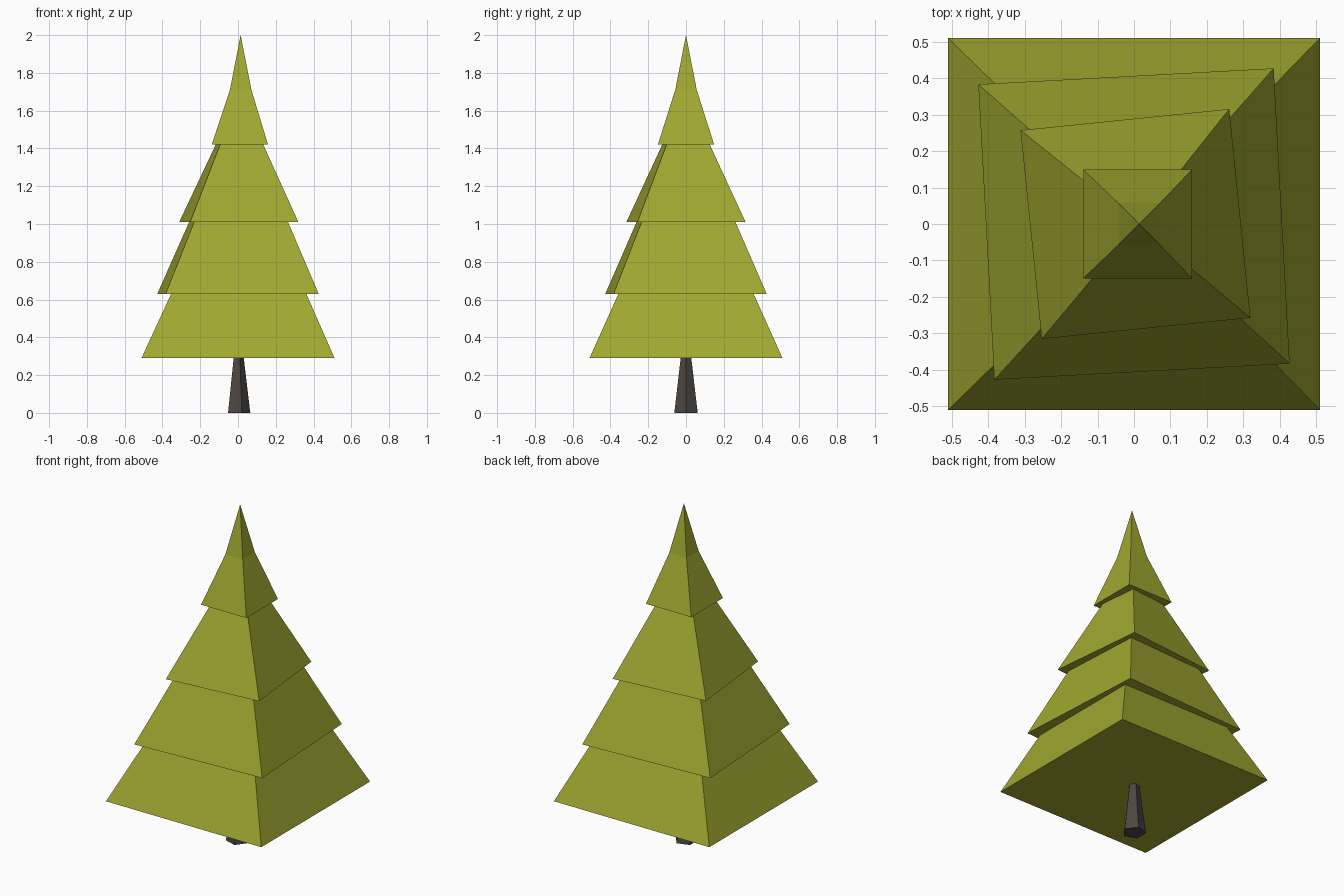
import bpy, bmesh
from math import sin, cos, radians, sqrt, tau

if "Cube" in bpy.data.objects:
    bpy.data.objects.remove(bpy.data.objects["Cube"])


def material(name, color):
    mat = bpy.data.materials.new(name)
    mat.diffuse_color = (*color, 1)
    mat.use_nodes = True
    mat.node_tree.nodes["Principled BSDF"].inputs["Base Color"].default_value = mat.diffuse_color
    return mat


def lofted(name, sides, rings, mat, apex=None):
    """Join polygon rings (x, y, z, radius, angle) into one closed solid."""
    bm = bmesh.new()
    loops = []
    for x, y, z, r, a in rings:
        angles = [radians(a) + tau * i / sides for i in range(sides)]
        loops.append([bm.verts.new((x + r * cos(t), y + r * sin(t), z)) for t in angles])
    for low, high in zip(loops, loops[1:]):
        for i in range(sides):
            j = (i + 1) % sides
            bm.faces.new((low[i], low[j], high[j], high[i]))
    bm.faces.new(loops[0][::-1])
    if apex:
        tip = bm.verts.new(apex)
        for i in range(sides):
            bm.faces.new((loops[-1][i], loops[-1][(i + 1) % sides], tip))
    else:
        bm.faces.new(loops[-1])
    bmesh.ops.recalc_face_normals(bm, faces=bm.faces)
    mesh = bpy.data.meshes.new(name)
    bm.to_mesh(mesh)
    bm.free()
    mesh.materials.append(mat)
    obj = bpy.data.objects.new(name, mesh)
    bpy.context.collection.objects.link(obj)
    return obj


green = material("needles", (0.36, 0.39, 0.03))
brown = material("bark", (0.075, 0.062, 0.056))

# Tapered five-sided trunk
lofted("trunk", 5, [(0, 0, 0, 0.065, 0), (0.001, 0, 0.295, 0.029, 0)], brown)

# Foliage tiers: bottom z, top z, bottom half width, top half width,
# bottom centre x, top centre x, twist in degrees
tiers = [
    (0.29, 0.63, 0.511, 0.358, 0.0, 0.004, 0),
    (0.63, 1.01, 0.406, 0.249, 0.0, 0.003, 3.1),
    (1.01, 1.42, 0.288, 0.115, 0.004, 0.008, 5.8),
    (1.42, 1.71, 0.149, 0.057, 0.01, 0.014, 0),
]
rings = []
for z0, z1, h0, h1, x0, x1, twist in tiers:
    rings.append((x0, 0, z0, h0 * sqrt(2), 45 + twist))
    rings.append((x1, 0, z1, h1 * sqrt(2), 45 + twist))
lofted("foliage", 4, rings, green, apex=(0.014, 0, 2.0))
